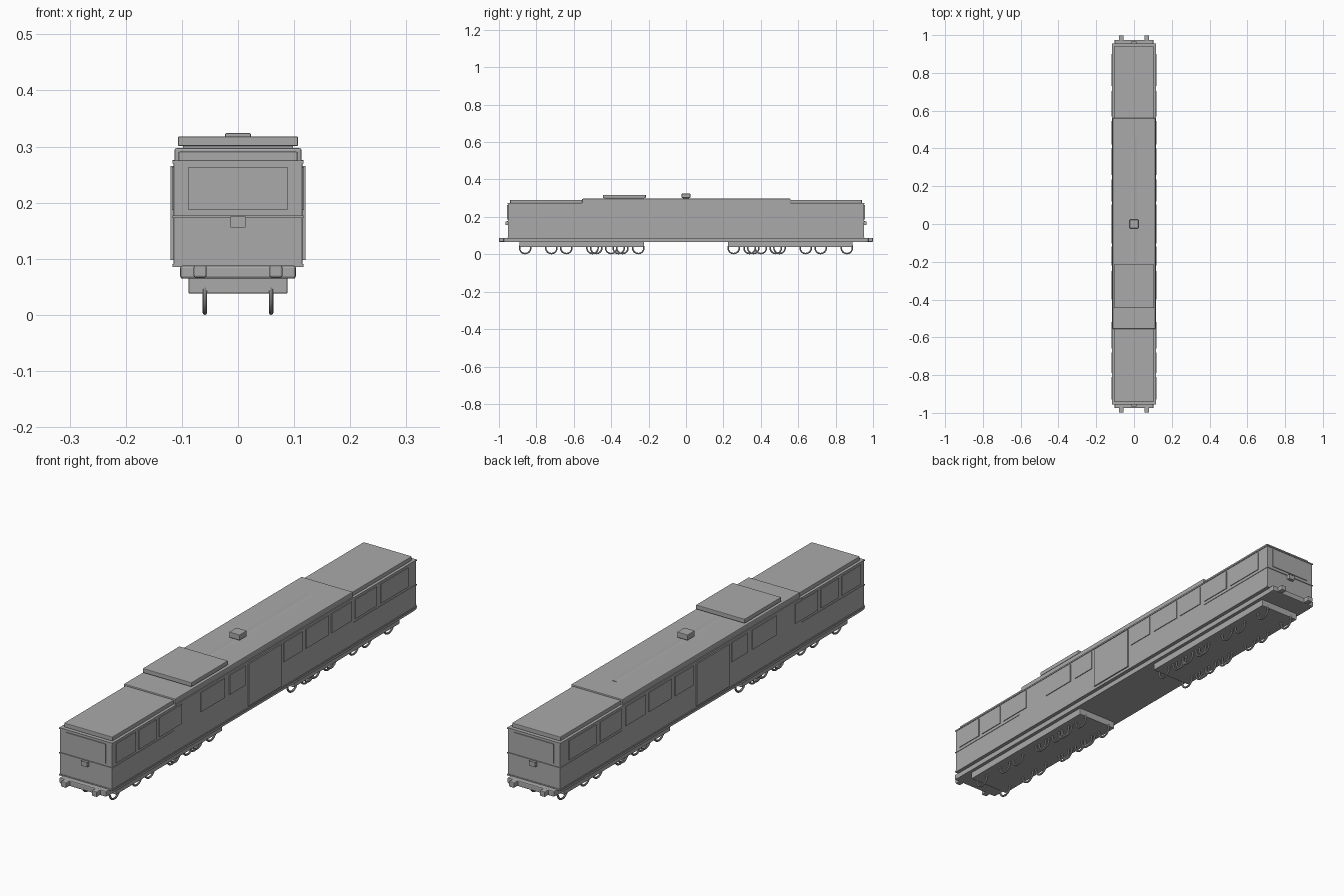
import bpy, math

cube = bpy.data.objects.get("Cube")
if cube:
    bpy.data.objects.remove(cube, do_unlink=True)

# One plain grey paint for the whole vehicle
grey = bpy.data.materials.new("plain grey")
grey.use_nodes = True
GREY = (0.4, 0.4, 0.4, 1)
grey.diffuse_color = GREY
grey.node_tree.nodes["Principled BSDF"].inputs["Base Color"].default_value = GREY


def box(name, x, y, z, bevel=0.0):
    """Box spanning the given (low, high) ranges."""
    ranges = (x, y, z)
    bpy.ops.mesh.primitive_cube_add(size=1, location=[(a + b) / 2 for a, b in ranges])
    ob = bpy.context.object
    ob.name = name
    ob.scale = [b - a for a, b in ranges]
    bpy.ops.object.transform_apply(location=False, rotation=False, scale=True)
    ob.data.materials.append(grey)
    if bevel:
        mod = ob.modifiers.new("edge", "BEVEL")
        mod.width = bevel
        mod.segments = 2
    return ob


def span(half):
    return (-half, half)


def end_range(end, a, b):
    return tuple(sorted((end * a, end * b)))


# Body shell and underframe
box("body", span(0.115), span(0.953), (0.087, 0.275), 0.002)
box("underframe", span(0.102), span(0.955), (0.065, 0.088))
box("body_sill", span(0.117), span(0.955), (0.085, 0.091))

# Roof: centre section, raised hatch, vent and a shallow pipe
box("centre_roof", span(0.113), (-0.555, 0.56), (0.272, 0.297), 0.003)
box("centre_cornice", span(0.117), (-0.555, 0.56), (0.270, 0.276))
box("raised_roof", span(0.107), (-0.445, -0.215), (0.301, 0.318), 0.002)
box("raised_roof_base", span(0.098), (-0.435, -0.225), (0.295, 0.302))
box("roof_vent", span(0.023), span(0.023), (0.302, 0.324), 0.002)
box("vent_stem", span(0.015), span(0.015), (0.295, 0.304))
bpy.ops.mesh.primitive_cylinder_add(vertices=32, radius=0.06, depth=0.65,
                                    location=(0, 0.125, 0.239), rotation=(math.pi / 2, 0, 0))
pipe = bpy.context.object
pipe.name = "roof_ridge"
pipe.data.materials.append(grey)
bpy.ops.object.shade_smooth_by_angle()

# Both ends: roof, belt, windscreen, lamp, buffer beam and buffers
for end, label in ((-1, "front"), (1, "back")):
    box(label + "_roof", span(0.106), end_range(end, 0.55, 0.94), (0.274, 0.291), 0.002)
    box(label + "_cornice", span(0.117), end_range(end, 0.56, 0.955), (0.270, 0.275))
    box(label + "_belt", span(0.117), end_range(end, 0.565, 0.956), (0.173, 0.177))
    box(label + "_windscreen", span(0.088), end_range(end, 0.95, 0.956), (0.187, 0.264))
    box(label + "_lamp", span(0.013), end_range(end, 0.95, 0.966), (0.156, 0.175))
    box(label + "_buffer_beam", span(0.103), end_range(end, 0.95, 0.975), (0.065, 0.088), 0.004)
    for side in (-1, 1):
        box(label + "_buffer", end_range(side, 0.056, 0.079), end_range(end, 0.97, 0.999),
            (0.067, 0.088), 0.003)

# Sides: centre door and a row of window plates
windows = [(-0.93, -0.81), (-0.79, -0.68), (-0.66, -0.52), (-0.40, -0.25), (-0.22, -0.12),
           (0.12, 0.235), (0.26, 0.40), (0.42, 0.545), (0.57, 0.705), (0.73, 0.90)]
for side, label in ((-1, "right"), (1, "left")):
    box(label + "_door", end_range(side, 0.114, 0.120), span(0.103), (0.098, 0.265))
    for a, b in windows:
        box(label + "_window", end_range(side, 0.114, 0.118), (a, b), (0.187, 0.264))

# Running gear: bogie frames with ring wheels
wheel_ys = [0.86, 0.72, 0.64, 0.50, 0.48, 0.40, 0.36, 0.34, 0.255]
for end, label in ((-1, "front"), (1, "back")):
    box(label + "_bogie", span(0.088), end_range(end, 0.225, 0.89), (0.038, 0.067), 0.002)
    for y in wheel_ys:
        for x in (-0.059, 0.059):
            bpy.ops.mesh.primitive_torus_add(
                major_segments=28, minor_segments=8, major_radius=0.030, minor_radius=0.004,
                location=(x, end * y, 0.034), rotation=(0, math.pi / 2, 0))
            wheel = bpy.context.object
            wheel.name = label + "_wheel"
            wheel.data.materials.append(grey)
            bpy.ops.object.shade_smooth_by_angle()
